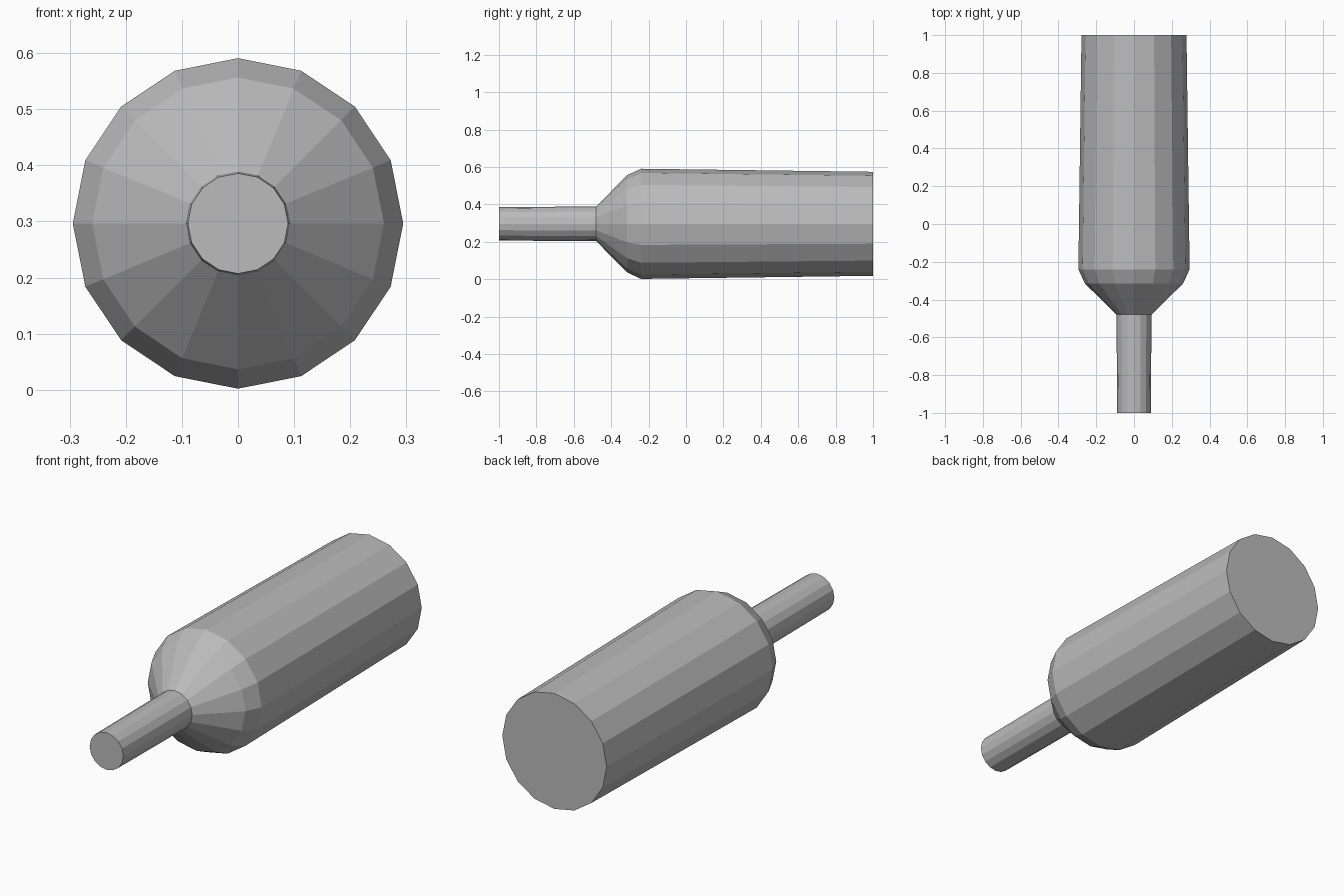
import bpy, bmesh, math

if "Cube" in bpy.data.objects:
    bpy.data.objects.remove(bpy.data.objects["Cube"])

SIDES = 16
CENTRE_Z = 0.2965

# One neutral grey for the whole model
grey = bpy.data.materials.new("neutral grey")
grey.diffuse_color = (0.5, 0.5, 0.5, 1)
grey.use_nodes = True
grey.node_tree.nodes["Principled BSDF"].inputs["Base Color"].default_value = grey.diffuse_color


def lathe(name, profile):
    """Turn (y, radius) pairs around the long axis and cap both ends."""
    bm = bmesh.new()
    rings = []
    for y, r in profile:
        angles = [2 * math.pi * i / SIDES for i in range(SIDES)]
        rings.append([bm.verts.new((r * math.cos(a), y, CENTRE_Z + r * math.sin(a)))
                      for a in angles])
    for a, b in zip(rings, rings[1:]):
        for i in range(SIDES):
            j = (i + 1) % SIDES
            bm.faces.new((a[i], a[j], b[j], b[i]))
    bm.faces.new(rings[0])
    bm.faces.new(rings[-1])
    bmesh.ops.recalc_face_normals(bm, faces=bm.faces)
    mesh = bpy.data.meshes.new(name)
    bm.to_mesh(mesh)
    bm.free()
    mesh.materials.append(grey)
    obj = bpy.data.objects.new(name, mesh)
    bpy.context.collection.objects.link(obj)
    return obj


# Thin neck, conical shoulder, bevelled rim and slightly tapering body
lathe("necked_cylinder", [
    (-1.0, 0.0895),
    (-0.48, 0.0925),
    (-0.315, 0.26),
    (-0.24, 0.2945),
    (1.0, 0.278),
])
